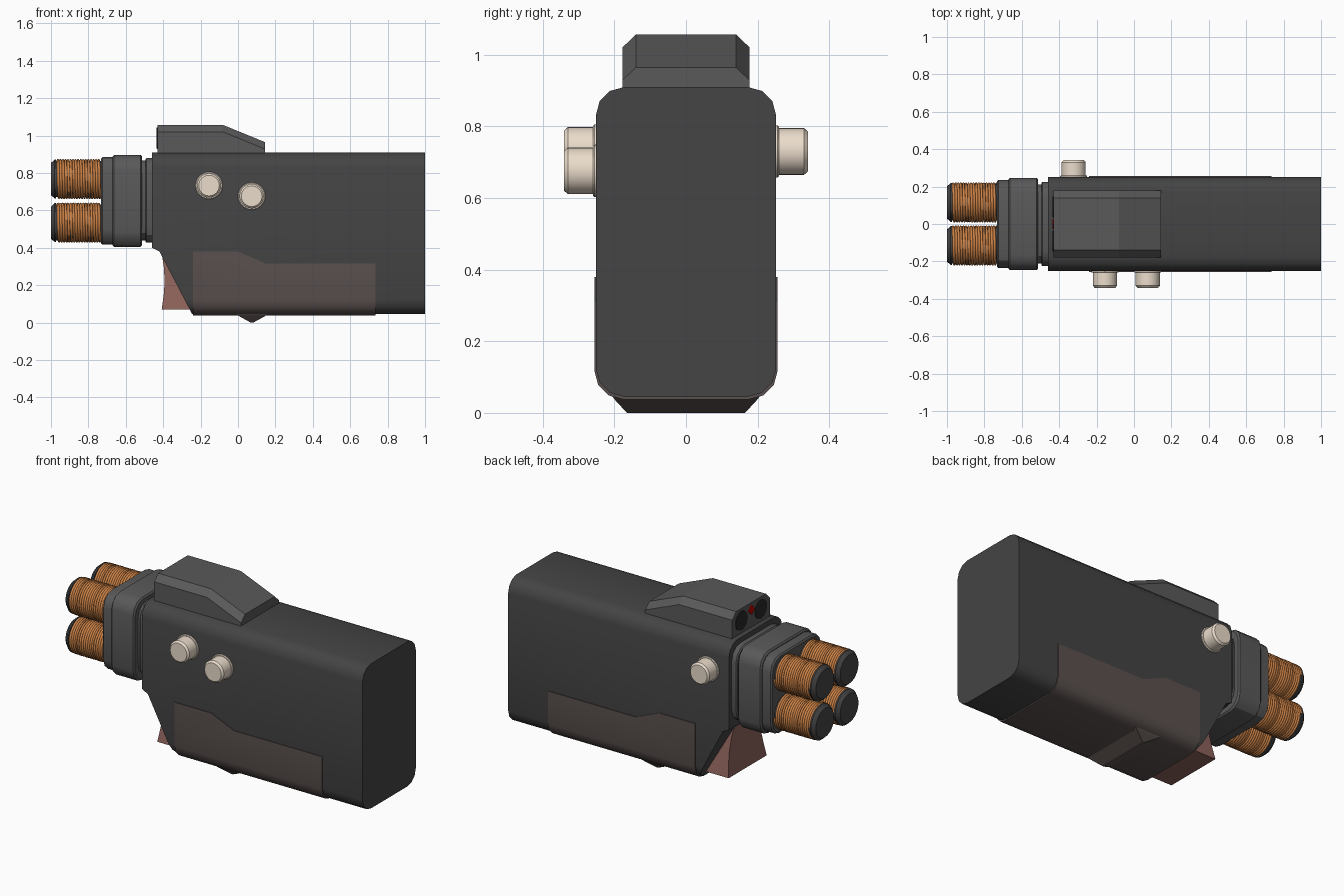
import bpy, bmesh, math

if "Cube" in bpy.data.objects:
    bpy.data.objects.remove(bpy.data.objects["Cube"])

def mat(name, rgb):
    m = bpy.data.materials.new(name)
    m.diffuse_color = (*rgb, 1)
    m.use_nodes = True
    m.node_tree.nodes["Principled BSDF"].inputs["Base Color"].default_value = m.diffuse_color
    return m

DARK = mat("dark_shell", (0.058, 0.058, 0.058))
GREY = mat("nose_grey", (0.1, 0.1, 0.1))
GRIP = mat("grip_rubber", (0.105, 0.083, 0.078))
RUST = mat("trigger_red", (0.27, 0.125, 0.105))
CREAM = mat("button_cream", (0.83, 0.72, 0.6))
COPPER = mat("copper", (0.6, 0.22, 0.06))
BLACK = mat("lens_black", (0.02, 0.02, 0.02))
RED = mat("lamp_red", (0.5, 0.0, 0.0))

def smooth(ob, angle=35):
    bpy.ops.object.select_all(action='DESELECT')
    ob.select_set(True)
    bpy.context.view_layer.objects.active = ob
    bpy.ops.object.shade_smooth_by_angle(angle=math.radians(angle))

def loft(name, rings, material, angle=35):
    """Skin a list of equal-length rings and cap both ends."""
    bm = bmesh.new()
    vs = [[bm.verts.new(p) for p in r] for r in rings]
    n = len(vs[0])
    for a, b in zip(vs, vs[1:]):
        for i in range(n):
            j = (i + 1) % n
            bm.faces.new((a[i], a[j], b[j], b[i]))
    bm.faces.new(vs[0])
    bm.faces.new(vs[-1])
    bmesh.ops.recalc_face_normals(bm, faces=bm.faces)
    me = bpy.data.meshes.new(name)
    bm.to_mesh(me)
    bm.free()
    me.materials.append(material)
    ob = bpy.data.objects.new(name, me)
    bpy.context.collection.objects.link(ob)
    if angle:
        smooth(ob, angle)
    return ob

def rounded(x, hy, z0, z1, r=0.08, n=3):
    """Rounded rectangle in the YZ plane at x."""
    pts = []
    for k, (sy, zc) in enumerate([(1, z1 - r), (-1, z1 - r), (-1, z0 + r), (1, z0 + r)]):
        for i in range(n + 1):
            a = math.pi / 2 * (k + i / n)
            pts.append((x, sy * (hy - r) + r * math.cos(a), zc + r * math.sin(a)))
    return pts

def lathe(name, axis, centre, profile, material, seg=32):
    """Turned part: profile is (position along axis, radius)."""
    rings = []
    for t, r in profile:
        ring = []
        for i in range(seg):
            u, w = (r * f(2 * math.pi * i / seg) for f in (math.cos, math.sin))
            ring.append((t, centre[0] + u, centre[1] + w) if axis == 'x'
                        else (centre[0] + u, t, centre[1] + w))
        rings.append(ring)
    return loft(name, rings, material)

def side_profile(y, pts):
    return [(x, y, z) for x, z in pts]

def cut_to_profile(ob, pts):
    """Keep only what lies inside a side-view outline."""
    cutter = loft("cutter", [side_profile(-1, pts), side_profile(1, pts)],
                  ob.data.materials[0], 0)
    cutter.hide_render = True
    m = ob.modifiers.new("outline", 'BOOLEAN')
    m.operation, m.object, m.solver = 'INTERSECT', cutter, 'EXACT'
    bpy.context.view_layer.objects.active = ob
    bpy.ops.object.modifier_apply(modifier=m.name)
    bpy.data.objects.remove(cutter)
    smooth(ob)

# Main shell with undercut nose
body = loft("body_shell", [rounded(-0.46, 0.252, 0.045, 0.91), rounded(1, 0.252, 0.045, 0.91)], DARK, 0)
cut_to_profile(body, [(-0.6, 2), (-0.6, 0.43), (-0.46, 0.40), (-0.42, 0.38), (-0.245, 0.045),
                      (-0.2, -0.1), (2, -0.1), (2, 2)])

# Rubber grip wrapping the underside
grip = loft("grip_panel", [rounded(-0.24, 0.256, 0.038, 0.8), rounded(0.735, 0.256, 0.038, 0.8)], GRIP, 0)
cut_to_profile(grip, [(-1, -0.1), (2, -0.1), (2, 0.315), (0.15, 0.315), (0, 0.38), (-1, 0.38)])

# Small ridge under the grip
loft("bottom_ridge", [[(0.075 + s * hx, hy * t, z) for s, t in ((-1, -1), (1, -1), (1, 1), (-1, 1))]
                      for z, hx, hy in ((0.06, 0.1, 0.215), (0.038, 0.075, 0.2), (0, 0.006, 0.165))],
     GRIP, 0)

# Trigger block, tapering upwards with a curved front
loft("trigger", [[(xf, -h, z), (xf, h, z), (-0.24, h, z), (-0.24, -h, z)] for xf, h, z in
                 ((-0.408, 0.18, 0.07), (-0.397, 0.165, 0.15), (-0.392, 0.15, 0.22),
                  (-0.397, 0.135, 0.3), (-0.408, 0.12, 0.37))], RUST, 25)

# Nose: rear collar, neck, main block, front plate
def nose_part(name, x0, x1, hy, z0, z1, b):
    loft(name, [rounded(x, hy - i, z0 + i, z1 - i) for x, i in
                ((x0, b), (x0 + b, 0), (x1 - b, 0), (x1, b))], GREY, 30)

nose_part("nose_collar", -0.495, -0.44, 0.225, 0.428, 0.88, 0.006)
nose_part("nose_neck", -0.53, -0.47, 0.212, 0.44, 0.868, 0.004)
nose_part("nose_block", -0.67, -0.513, 0.247, 0.405, 0.897, 0.008)
nose_part("nose_plate", -0.733, -0.65, 0.236, 0.418, 0.885, 0.008)

# Four emitters: dark capped core wound with copper wire
def winding(y, z, turns=17, per=24, x0=-0.967, x1=-0.735):
    cu = bpy.data.curves.new("copper_winding", 'CURVE')
    cu.dimensions = '3D'
    cu.bevel_depth, cu.bevel_resolution = 0.007, 1
    sp = cu.splines.new('POLY')
    n = turns * per
    sp.points.add(n)
    for i, p in enumerate(sp.points):
        a = 2 * math.pi * i / per
        p.co = (x0 + (x1 - x0) * i / n, y + 0.1 * math.cos(a), z + 0.1 * math.sin(a), 1)
    cu.materials.append(COPPER)
    ob = bpy.data.objects.new("copper_winding", cu)
    bpy.context.collection.objects.link(ob)
    bpy.ops.object.select_all(action='DESELECT')
    ob.select_set(True)
    bpy.context.view_layer.objects.active = ob
    bpy.ops.object.convert(target='MESH')
    smooth(bpy.context.object, 60)

for y in (-0.115, 0.115):
    for z in (0.535, 0.768):
        lathe("emitter_core", 'x', (y, z), [(-1, 0.086), (-0.98, 0.104), (-0.972, 0.104),
                                            (-0.972, 0.097), (-0.7, 0.097)], DARK)
        winding(y, z)

# Sight housing with chamfered long edges
outer = [(-0.43, 0.89), (-0.43, 1.02), (-0.08, 1.02), (0.145, 0.928), (0.145, 0.89)]
inner = [(-0.43, 0.89), (-0.43, 1.057), (-0.08, 1.057), (0.145, 0.965), (0.145, 0.89)]
loft("sight_housing", [side_profile(-0.178, outer), side_profile(-0.14, inner),
                       side_profile(0.14, inner), side_profile(0.178, outer)], GREY, 0)

# Sight lenses and lamp
for y in (-0.092, 0.092):
    lathe("sight_lens", 'x', (y, 0.985), [(-0.437, 0.045), (-0.434, 0.056), (-0.41, 0.056)], BLACK, 24)
lathe("sight_lamp", 'x', (0, 1.015), [(-0.437, 0.028), (-0.41, 0.028)], RED, 4)

# Push buttons with base rings
for side, x, z in ((-1, -0.155, 0.733), (-1, 0.073, 0.676), (1, -0.323, 0.73)):
    lathe("button_ring", 'y', (x, z), [(side * t, r) for t, r in
                                       ((0.23, 0.073), (0.256, 0.073), (0.26, 0.069))], CREAM)
    lathe("button", 'y', (x, z), [(side * t, r) for t, r in
                                  ((0.24, 0.065), (0.33, 0.065), (0.341, 0.055))], CREAM)
